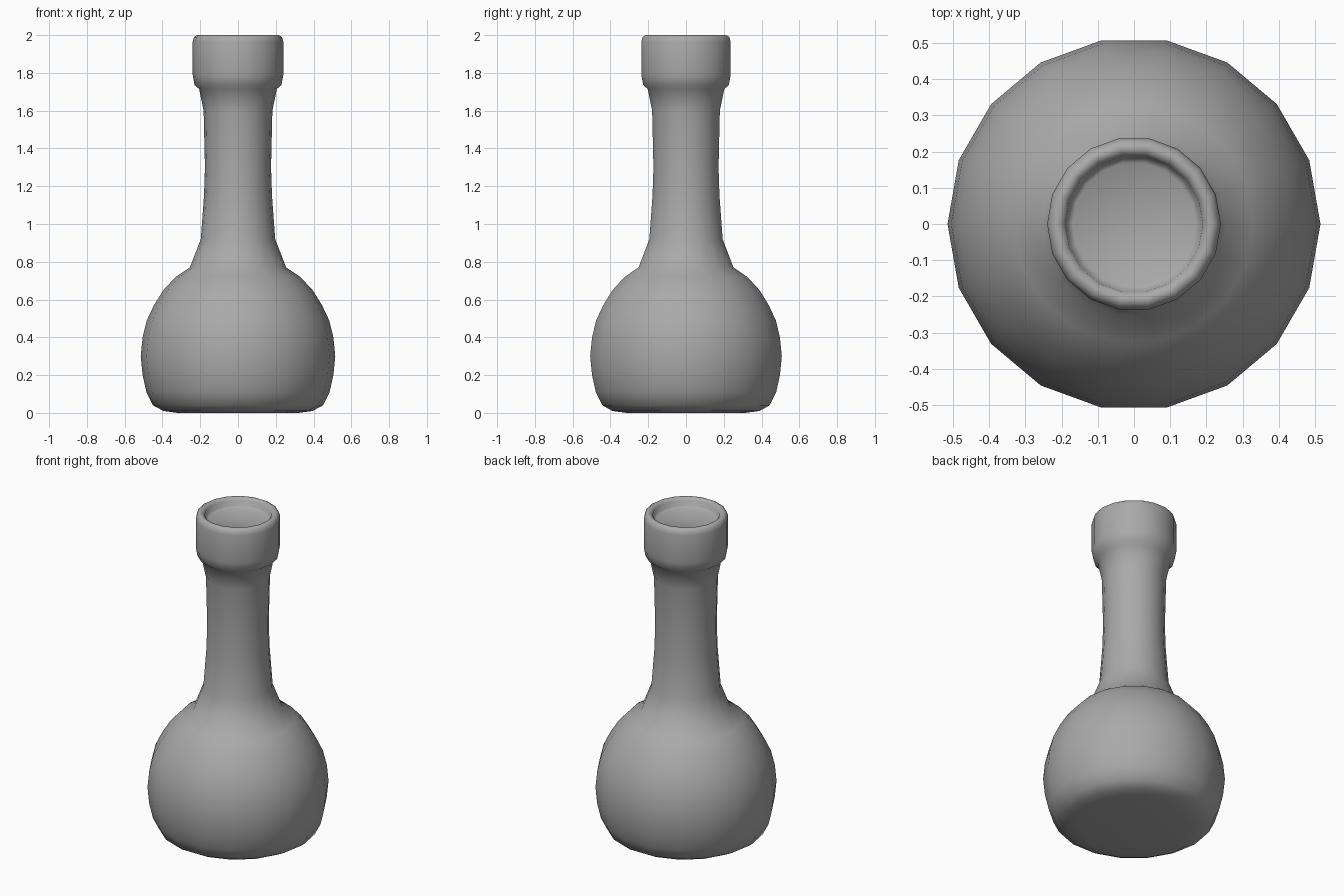
import bpy, bmesh, math

cube = bpy.data.objects.get("Cube")
if cube:
    bpy.data.objects.remove(cube, do_unlink=True)

SIDES = 18

grey = bpy.data.materials.new("plain grey")
grey.use_nodes = True
colour = (0.4, 0.4, 0.4, 1)
grey.diffuse_color = colour
grey.node_tree.nodes["Principled BSDF"].inputs["Base Color"].default_value = colour


def lathe(name, profile, material):
    """Turn a (radius, height) profile around z and close both ends."""
    bm = bmesh.new()
    rings = []
    for r, z in profile:
        ring = []
        for i in range(SIDES):
            a = 2 * math.pi * i / SIDES
            ring.append(bm.verts.new((r * math.cos(a), r * math.sin(a), z)))
        rings.append(ring)
    for low, high in zip(rings, rings[1:]):
        for i in range(SIDES):
            j = (i + 1) % SIDES
            bm.faces.new((low[i], low[j], high[j], high[i]))
    bm.faces.new(rings[0][::-1])
    bm.faces.new(rings[-1])
    for f in bm.faces:
        f.smooth = True
    mesh = bpy.data.meshes.new(name)
    bm.to_mesh(mesh)
    bm.free()
    mesh.materials.append(material)
    obj = bpy.data.objects.new(name, mesh)
    bpy.context.collection.objects.link(obj)
    return obj


# Round belly with a flattened base
belly = [(0.32, 0), (0.395, 0.01), (0.45, 0.04), (0.485, 0.11), (0.505, 0.2),
         (0.515, 0.3), (0.505, 0.4), (0.483, 0.49), (0.445, 0.57),
         (0.395, 0.65), (0.33, 0.72), (0.255, 0.77)]

# Slim waisted neck
neck = [(0.197, 0.92), (0.18, 1.15), (0.175, 1.3), (0.182, 1.6), (0.206, 1.715)]

# Thick collar, rounded rim and the shallow recess in the mouth
collar = [(0.23, 1.735), (0.24, 1.79), (0.24, 1.965), (0.233, 1.99), (0.217, 2.0),
          (0.203, 1.998), (0.19, 1.985), (0.185, 1.955), (0.17, 1.945)]

lathe("bottle", belly + neck + collar, grey)
